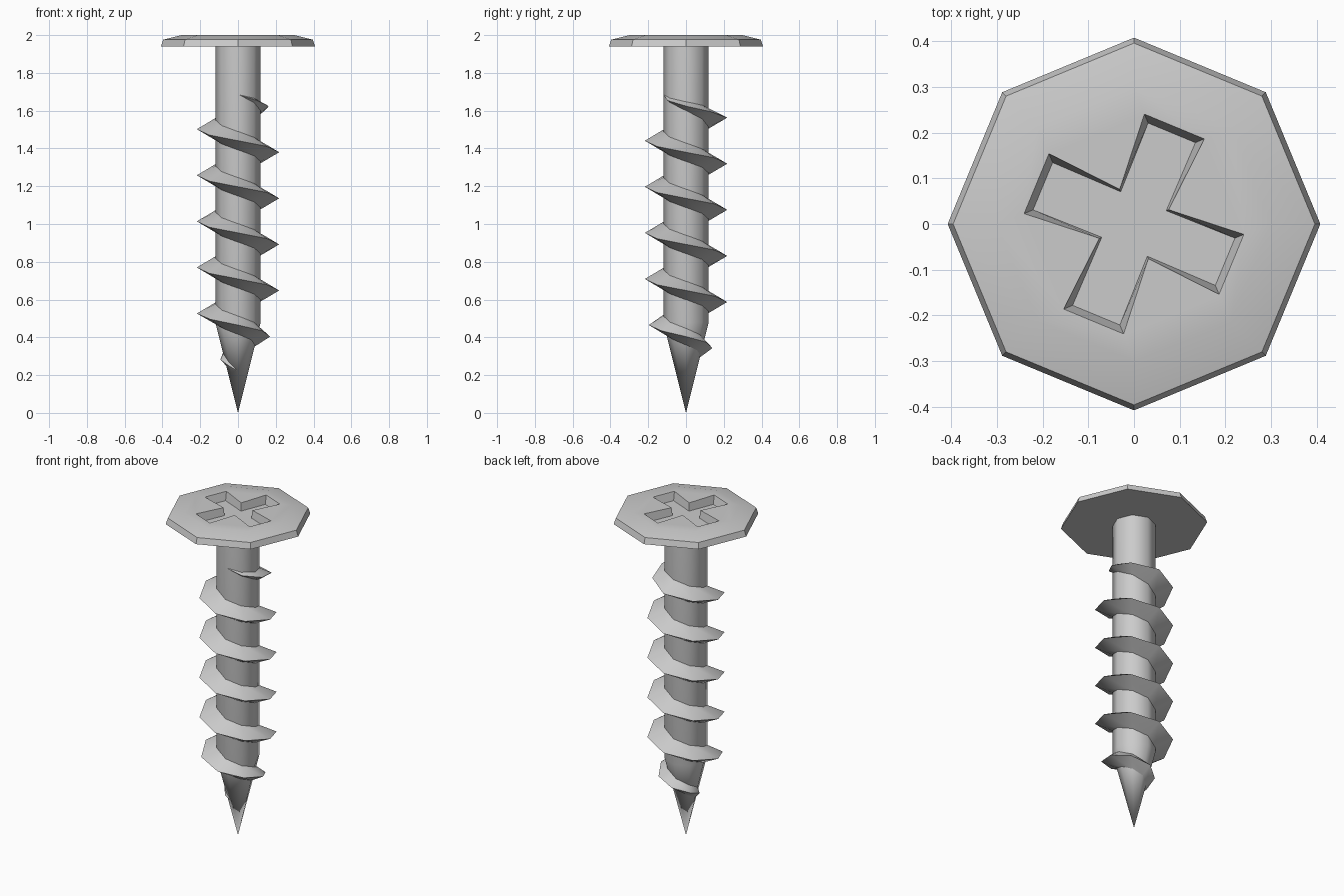
import bpy, bmesh, math
from math import radians, cos, sin, pi

if "Cube" in bpy.data.objects:
    bpy.data.objects.remove(bpy.data.objects["Cube"])

SIDES = 8


def make_object(name, bm, angle=None):
    bmesh.ops.recalc_face_normals(bm, faces=bm.faces)
    mesh = bpy.data.meshes.new(name)
    bm.to_mesh(mesh)
    bm.free()
    ob = bpy.data.objects.new(name, mesh)
    bpy.context.collection.objects.link(ob)
    if angle:
        smooth(ob, angle)
    return ob


def smooth(ob, angle):
    bpy.ops.object.select_all(action='DESELECT')
    ob.select_set(True)
    bpy.context.view_layer.objects.active = ob
    bpy.ops.object.shade_smooth_by_angle(angle=radians(angle))


def loft(bm, rings, cap_start=True, cap_end=True):
    """Skin a list of closed point loops."""
    loops = [[bm.verts.new(p) for p in r] for r in rings]
    n = len(loops[0])
    for a, b in zip(loops, loops[1:]):
        for i in range(n):
            j = (i + 1) % n
            bm.faces.new((a[i], a[j], b[j], b[i]))
    if cap_start:
        bm.faces.new(loops[0])
    if cap_end:
        bm.faces.new(loops[-1])
    return loops


def ring(r, z):
    return [(r * cos(2 * pi * i / SIDES), r * sin(2 * pi * i / SIDES), z) for i in range(SIDES)]


# Head: shallow domed octagon
bm = bmesh.new()
loft(bm, [ring(0.408, 1.94), ring(0.396, 1.976), ring(0.30, 2.0)])
head = make_object("head", bm)


# Cross recess cutter: flared arms with sloping walls
def cross(length, end_w, inner_w, z):
    pts = []
    for q in range(4):
        a = radians(67.5 + 90 * q)
        for u, v in ((length, -end_w), (length, end_w), (inner_w, inner_w)):
            pts.append((u * cos(a) - v * sin(a), u * sin(a) + v * cos(a), z))
    return pts


bm = bmesh.new()
loft(bm, [cross(0.216, 0.056, 0.054, 1.952), cross(0.231, 0.071, 0.058, 2.0),
          cross(0.234, 0.074, 0.059, 2.01)])
cutter = make_object("cross_cutter", bm)
cutter.hide_render = True

mod = head.modifiers.new("recess", 'BOOLEAN')
mod.operation = 'DIFFERENCE'
mod.solver = 'EXACT'
mod.object = cutter
bpy.context.view_layer.objects.active = head
bpy.ops.object.modifier_apply(modifier=mod.name)
bpy.data.objects.remove(cutter)
smooth(head, 25)


# Shaft with pointed tip
SHAFT_R, TAPER_Z = 0.12, 0.48


def shaft_radius(z):
    return SHAFT_R * min(1.0, max(z, 0.0) / TAPER_Z)


bm = bmesh.new()
loops = loft(bm, [ring(SHAFT_R, 1.945), ring(SHAFT_R, TAPER_Z)], cap_end=False)
tip = bm.verts.new((0, 0, 0))
for i in range(SIDES):
    bm.faces.new((loops[-1][i], loops[-1][(i + 1) % SIDES], tip))
make_object("shaft", bm, 60)


# Thread: triangular section swept down a helix, fading at both ends
def interp(keys, k):
    for (k0, v0), (k1, v1) in zip(keys, keys[1:]):
        if k <= k1:
            return v0 + (v1 - v0) * (k - k0) / (k1 - k0)
    return keys[-1][1]


CREST = [(0, 0.118), (2, 0.163), (4, 0.218), (38, 0.218), (40, 0.197),
         (42, 0.17), (44, 0.14), (46, 0.093), (48, 0.054)]
HALF = [(0, 0.002), (2, 0.025), (4, 0.05), (40, 0.05), (46, 0.036), (48, 0.002)]
sections = []
for k in range(49):
    a = radians(-90 + 45 * k)
    z = 1.685 - 0.0305 * k
    h = interp(HALF, k)
    prof = [(shaft_radius(z + h) * 0.97, z + h), (interp(CREST, k), z),
            (shaft_radius(z - h) * 0.97, z - h)]
    sections.append([(r * cos(a), r * sin(a), zz) for r, zz in prof])
bm = bmesh.new()
loft(bm, sections)
make_object("thread", bm, 50)
